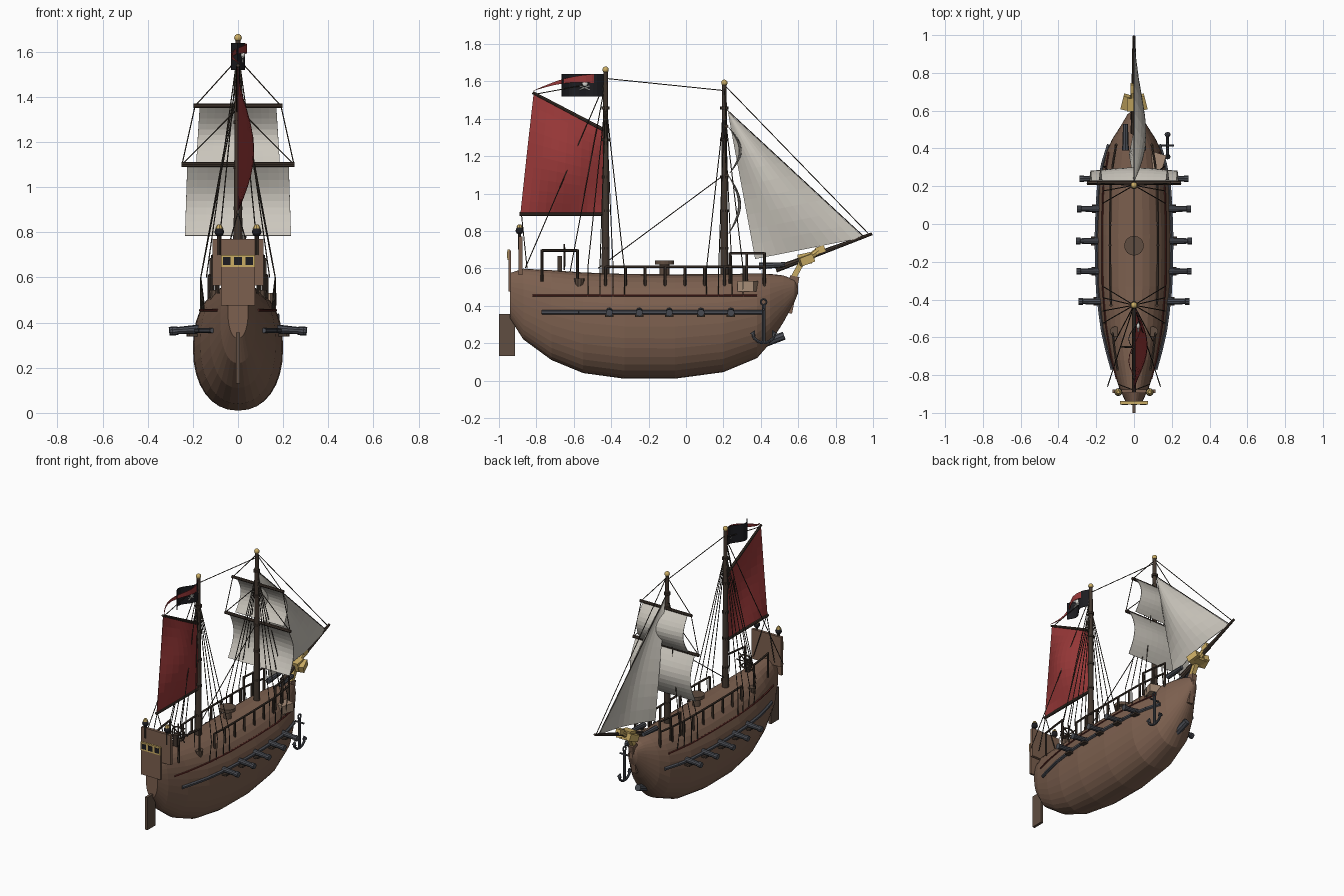
import bpy, bmesh, math
from math import sin, cos, pi
from mathutils import Vector, Matrix

if "Cube" in bpy.data.objects:
    bpy.data.objects.remove(bpy.data.objects["Cube"])

def mat(name, r, g, b):
    m = bpy.data.materials.new(name)
    m.diffuse_color = (r, g, b, 1)
    m.use_nodes = True
    m.node_tree.nodes["Principled BSDF"].inputs["Base Color"].default_value = m.diffuse_color
    return m
HULL = mat("hull_wood", .2, .115, .077)
PLANK = mat("rudder_wood", .115, .075, .052)
DARK = mat("dark_wood", .055, .038, .028)
IRON = mat("iron", .07, .075, .09)
BLACK = mat("black", .012, .012, .015)
ROPE = mat("rope", .05, .04, .03)
CANVAS = mat("canvas", .6, .57, .51)
RED = mat("red_cloth", .32, .04, .04)
TRIM = mat("red_trim", .12, .025, .02)
GOLD = mat("gold", .6, .42, .13)
TAN = mat("crate_wood", .38, .26, .18)
BONE = mat("bone", .7, .7, .66)

def finish(name, bm, m, smooth=False):
    me = bpy.data.meshes.new(name)
    bmesh.ops.recalc_face_normals(bm, faces=bm.faces)
    bm.to_mesh(me)
    bm.free()
    o = bpy.data.objects.new(name, me)
    bpy.context.collection.objects.link(o)
    me.materials.append(m)
    if smooth:
        for p in me.polygons:
            p.use_smooth = True
    return o

def rods(name, segs, m, n=8):
    """Tapered cylinders (a, b, r1, r2) in one object."""
    bm = bmesh.new()
    for a, b, r1, r2 in segs:
        a, b = Vector(a), Vector(b)
        d = b - a
        M = Matrix.Translation((a + b) / 2) @ d.to_track_quat('Z', 'Y').to_matrix().to_4x4()
        bmesh.ops.create_cone(bm, cap_ends=True, segments=n, radius1=r1, radius2=r2, depth=d.length, matrix=M)
    return finish(name, bm, m)

def path(pts, r):
    return [(a, b, r, r) for a, b in zip(pts, pts[1:])]

def box(name, c, s, m, rx=0, rz=0):
    bm = bmesh.new()
    M = Matrix.Translation(c) @ Matrix.Rotation(rz, 4, 'Z') @ Matrix.Rotation(rx, 4, 'X') @ Matrix.Diagonal((*s, 1))
    bmesh.ops.create_cube(bm, size=1, matrix=M)
    return finish(name, bm, m)

def ball(name, c, r, m, s=(1, 1, 1)):
    bm = bmesh.new()
    bmesh.ops.create_uvsphere(bm, u_segments=12, v_segments=8, radius=r, matrix=Matrix.Translation(c) @ Matrix.Diagonal((*s, 1)))
    return finish(name, bm, m, True)

def cloth(name, c, bulge, m, nu=10, nv=10):
    """Grid between corners 00, 10, 11, 01, pushed out by bulge(u, v)."""
    c = [Vector(p) for p in c]
    bm = bmesh.new()
    g = []
    for j in range(nv + 1):
        v = j / nv
        g.append([bm.verts.new(c[0].lerp(c[1], i / nu).lerp(c[3].lerp(c[2], i / nu), v)
                  + Vector(bulge(i / nu, v))) for i in range(nu + 1)])
    for j in range(nv):
        for i in range(nu):
            bm.faces.new((g[j][i], g[j][i + 1], g[j + 1][i + 1], g[j + 1][i]))
    bmesh.ops.remove_doubles(bm, verts=bm.verts, dist=1e-5)
    o = finish(name, bm, m)
    s = o.modifiers.new("thickness", 'SOLIDIFY')
    s.thickness = .004
    s.offset = 0
    return o

# hull: stations of (y, half width, keel z, top z) lofted with rounded sections
ST = [(-.94, .045, .33, .575), (-.87, .078, .22, .598), (-.72, .125, .11, .59), (-.55, .167, .04, .578),
      (-.33, .195, .01, .57), (-.06, .2, .01, .568), (.2, .187, .045, .57), (.38, .147, .12, .572),
      (.45, .115, .2, .57), (.52, .07, .31, .562), (.58, .035, .42, .54), (.6, .012, .47, .51)]
EX = 2.2
def station(y):
    for a, b in zip(ST, ST[1:]):
        if y <= b[0]:
            t = (y - a[0]) / (b[0] - a[0])
            return [p + (q - p) * t for p, q in zip(a, b)]
    return ST[-1]
def hull_x(y, z):
    _, w, k, t = station(y)
    d = min(1, abs((z - (k + t) / 2) / ((t - k) / 2)))
    return w * (1 - d ** EX) ** (1 / EX)

bm = bmesh.new()
rings = []
for y, w, k, t in ST:
    ring = []
    for i in range(32):
        a = 2 * pi * i / 32
        f = lambda q: math.copysign(abs(q) ** (2 / EX), q)
        ring.append(bm.verts.new((w * f(cos(a)), y, (k + t) / 2 + (t - k) / 2 * f(sin(a)))))
    rings.append(ring)
for a, b in zip(rings, rings[1:]):
    for i in range(32):
        bm.faces.new((a[i], a[(i + 1) % 32], b[(i + 1) % 32], b[i]))
bm.faces.new(rings[0])
bm.faces.new(rings[-1])
finish("hull", bm, HULL)

# stern, rudder and stem
box("rudder", (0, -.957, .243), (.018, .086, .225), PLANK)
box("stern_window_panel", (0, -.943, .585), (.15, .014, .22), HULL)
box("window_frame", (0, -.948, .673), (.15, .014, .055), GOLD)
for x in (-.05, 0, .05):
    box("stern_window", (x, -.952, .673), (.034, .012, .034), BLACK)
box("stern_board", (0, -.885, .668), (.225, .02, .205), HULL)
box("stem_post", (0, .562, .46), (.035, .05, .2), HULL, rx=-.2)
rods("bow_ram", [((0, .42, .2), (0, .525, .24), .022, .022)], IRON)

# figurehead and bowsprit
rods("bowsprit", [((0, .48, .595), (0, .995, .785), .018, .008)], DARK)
box("figurehead_body", (0, .585, .57), (.03, .03, .13), GOLD, rx=-.5)
box("figurehead_chest", (0, .635, .65), (.075, .07, .06), GOLD, rx=.2)
rods("figurehead_neck", [((0, .65, .65), (0, .71, .695), .02, .018)], GOLD)
box("figurehead_head", (0, .718, .7), (.035, .05, .035), GOLD, rx=.3)
for s in (-1, 1):
    box("figurehead_wing", (s * .045, .645, .645), (.035, .075, .045), GOLD, rx=.35, rz=s * .25)

# parts repeated on both sides
stays = []
for s in (-1, 1):
    wale = [(s * (hull_x(y, .365) + .004), y, .365) for y in [-.77 + i * .0992 for i in range(13)]]
    rods("side_wale", path(wale, .012), IRON, 6)
    stripe = [(s * (hull_x(y, .455) + .001), y, .455) for y in [-.82 + i * .1 for i in range(13)]]
    rods("red_stripe", path(stripe, .006), TRIM, 6)
    # broadside cannons with lids
    for y in (-.41, -.25, -.09, .08, .24):
        x = hull_x(y, .37)
        rods("cannon", [((s * (x - .08), y, .376), (s * (x + .09), y, .364), .022, .015),
                        ((s * (x + .09), y, .364), (s * (x + .112), y, .362), .019, .019)], IRON, 10)
        box("port_lid", (s * (x + .015), y, .345), (.04, .045, .012), DARK)
    rods("bow_gun", [((s * .045, .39, .612), (s * .045, .53, .62), .018, .013)], IRON)
    # railings
    rx = lambda y: s * hull_x(y, .515)
    ys = [-.43 + i * .106 for i in range(9)]
    rods("main_rail", path([(rx(y), y, .608) for y in ys], .007), DARK, 6)
    rods("rail_posts", [((rx(y), y, .49), (rx(y), y, .61), .008, .008) for y in ys], DARK, 6)
    yf = (.235, .325, .42)
    rods("bow_rail", path([(rx(y), y, .68) for y in yf], .007)
         + [((rx(y), y, .52), (rx(y), y, .685), .007, .007) for y in yf], DARK, 6)
    yq = (-.77, -.67, -.58)
    rods("quarter_rail", path([(rx(y), y, .695) for y in yq], .007)
         + [((rx(y), y, .53), (rx(y), y, .7), .007, .007) for y in (yq[0], yq[2])], DARK, 6)
    # buckets and lanterns
    rods("bucket", [((s * .1, -.57, .49), (s * .1, -.57, .545), .02, .028)], PLANK, 10)
    rods("lantern_post", [((s * .083, -.89, .7), (s * .083, -.89, .785), .009, .009)], DARK)
    ball("lantern", (s * .083, -.89, .802), .021, BLACK)
    rods("lantern_cap", [((s * .083, -.89, .818), (s * .083, -.89, .835), .018, .008)], GOLD)
    # shrouds, backstays and yard lifts
    for my, top in ((-.43, 1.5), (.205, 1.45)):
        for dy in (-.095, -.03, .04, .1):
            stays.append(((0, my, top), (s * .165, my + dy, .6)))
            stays.append(((s * .165, my + dy, .6), (s * hull_x(my + dy, .45), my + dy, .45)))
    stays += [((0, -.43, 1.6), (s * .14, -.86, .6)), ((0, -.43, 1.6), (s * .1, -.62, .58)),
              ((0, .205, 1.57), (s * .19, .215, 1.36)), ((s * .19, .215, 1.36), (s * .248, .215, 1.1)),
              ((0, .205, 1.35), (s * .248, .215, 1.1)), ((0, -.88, .89), (s * .08, -.85, .6))]
stays += [((0, -.43, 1.615), (0, .205, 1.55)), ((0, .205, 1.1), (0, -.47, .6)),
          ((0, .205, 1.58), (0, .98, .78)), ((0, .205, 1.46), (0, .95, .77)), ((0, -.43, 1.6), (0, -.81, 1.53))]
rods("rigging", [(a, b, .0028, .0028) for a, b in stays], ROPE, 5)

# masts, yards, gaff and boom
for name, y, top in (("main_mast", -.43, 1.65), ("fore_mast", .205, 1.58)):
    rods(name, [((0, y, .5), (0, y, top), .022, .012)], DARK, 12)
    rods(name + "_bands", [((0, y, z), (0, y, z + .015), .022, .022) for z in (.7, .9, 1.08, 1.28, 1.45)], DARK, 10)
    ball(name + "_finial", (0, y, top + .012), .017, GOLD)
rods("upper_yard", [((-.197, .217, 1.36), (.197, .217, 1.36), .01, .01)], DARK)
rods("lower_yard", [((-.25, .217, 1.1), (.25, .217, 1.1), .011, .011)], DARK)
rods("gaff", [((0, -.43, 1.335), (0, -.82, 1.54), .01, .008)], DARK)
rods("boom", [((0, -.43, .89), (0, -.89, .89), .01, .01)], DARK)

# sails
belly = lambda u, v: (0, .065 * sin(pi * v) * (.8 + .2 * sin(pi * u)), 0)
cloth("upper_sail", [(-.17, .228, 1.355), (.17, .228, 1.355), (.185, .235, 1.11), (-.185, .235, 1.11)], belly, CANVAS)
cloth("lower_sail", [(-.225, .228, 1.095), (.225, .228, 1.095), (.235, .228, .785), (-.235, .228, .785)], belly, CANVAS)
cloth("jib_sail", [(0, .225, 1.435), (0, .225, 1.435), (0, .95, .765), (-.025, .37, .65)],
      lambda u, v: (.07 * sin(pi * u) * sin(pi * v * .85), 0, 0), CANVAS)
cloth("spanker_sail", [(0, -.44, 1.33), (0, -.815, 1.53), (0, -.885, .895), (0, -.44, .895)],
      lambda u, v: (.07 * sin(pi * u) * sin(pi * v), 0, 0), RED)

# flag with skull and crossed bones, pennant
cloth("black_flag", [(0, -.44, 1.64), (0, -.665, 1.64), (0, -.665, 1.52), (0, -.44, 1.52)],
      lambda u, v: (.028 * sin(2 * pi * u), 0, 0), BLACK, 12, 2)
cloth("pennant", [(0, -.44, 1.64), (.01, -.82, 1.548), (.01, -.82, 1.548), (0, -.44, 1.585)],
      lambda u, v: (.035 * sin(2 * pi * u), 0, .025 * sin(pi * u)), RED, 12, 2)
ball("flag_skull", (.022, -.54, 1.588), .016, BONE, (.6, 1, 1))
rods("flag_bones", [((.022, -.57, 1.555 + d), (.022, -.515, 1.575 - d), .004, .004) for d in (0, .02)], BONE, 6)

# deck fittings: capstan, wheel, crate
rods("capstan", [((0, -.115, .55), (0, -.115, .622), .026, .026), ((0, -.115, .62), (0, -.115, .642), .052, .052)], PLANK, 16)
W = Vector((0, -.65, .66))
rim = [W + Vector((.048 * cos(i * pi / 6), 0, .048 * sin(i * pi / 6))) for i in range(13)]
rods("steering_wheel", path(rim, .006) + [(W, W + Vector((.07 * cos(i * pi / 4), 0, .07 * sin(i * pi / 4))), .004, .004)
                                          for i in range(8)], DARK, 6)
box("wheel_stand", (0, -.675, .615), (.03, .025, .1), DARK)
box("crate", (.122, .33, .503), (.075, .09, .056), TAN, rz=-.3)

# anchor hanging at the bow
A = Vector((.178, .415, 0))
arc = [A + Vector((0, .062 * cos(t), .262 - .06 * sin(t))) for t in [pi * (.1 + .1 * i) for i in range(9)]]
ring = [A + Vector((0, .016 * cos(i * pi / 4), .42 + .016 * sin(i * pi / 4))) for i in range(9)]
rods("anchor", [(A + Vector((0, 0, .2)), A + Vector((0, 0, .405)), .009, .009),
                (A + Vector((-.035, 0, .38)), A + Vector((.035, 0, .38)), .006, .006)]
     + path(arc, .008) + path(ring, .005)
     + [(p, p + Vector((0, -d * .012, .025)), .016, .002) for p, d in ((arc[0], 1), (arc[-1], -1))], IRON)
